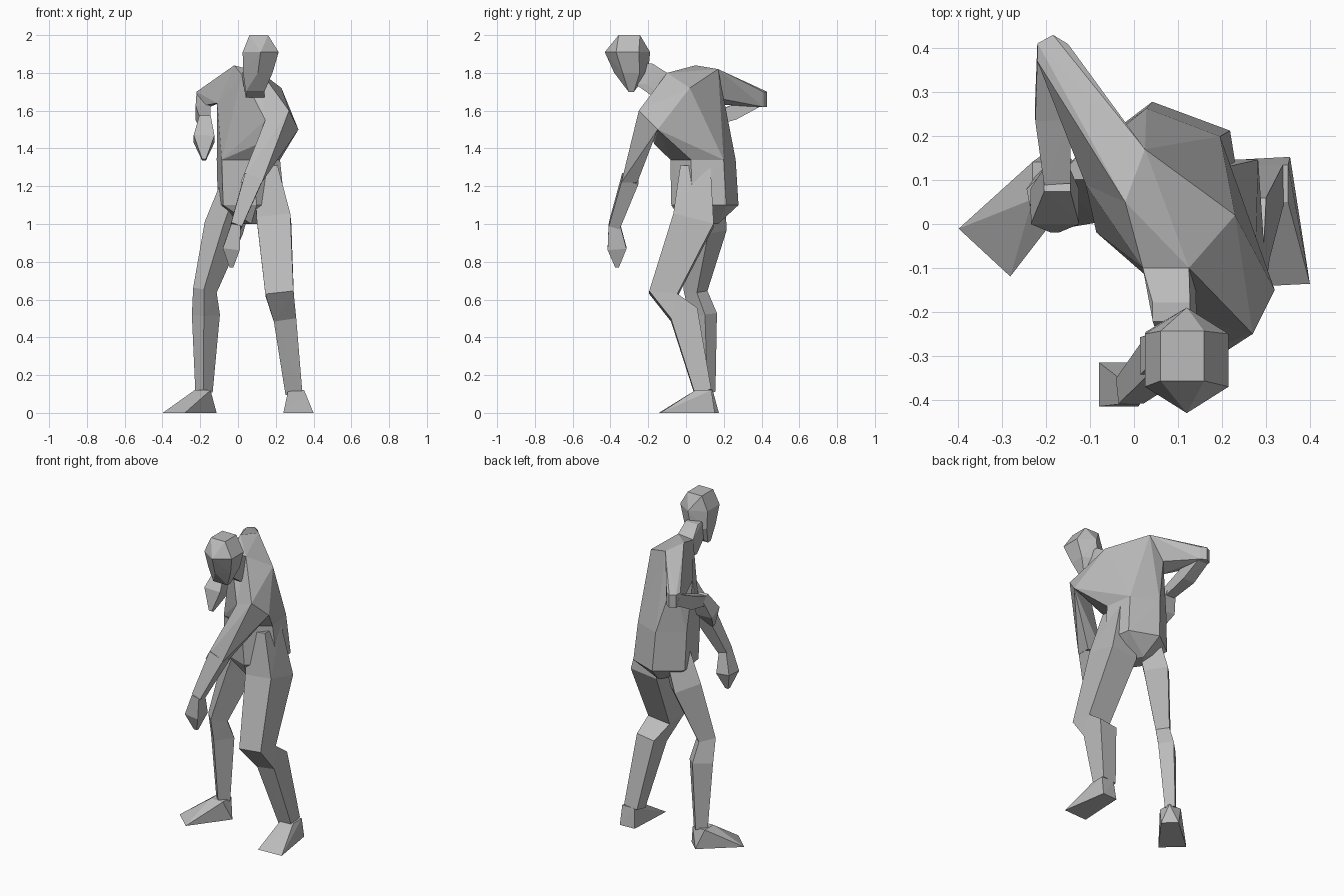
import bpy
import bmesh
from math import cos, sin, pi
from mathutils import Vector

default_cube = bpy.data.objects.get("Cube")
if default_cube:
    bpy.data.objects.remove(default_cube, do_unlink=True)

# One plain clay colour for the whole figure
clay = bpy.data.materials.new("grey_clay")
clay.use_nodes = True
grey = (0.5, 0.5, 0.5, 1)
clay.diffuse_color = grey
clay.node_tree.nodes["Principled BSDF"].inputs["Base Color"].default_value = grey

FORWARD = Vector((0, -1, 0))
UP = Vector((0, 0, 1))


def finish(name, bm):
    """Turn a bmesh into a flat-shaded object."""
    bmesh.ops.recalc_face_normals(bm, faces=bm.faces[:])
    mesh = bpy.data.meshes.new(name)
    bm.to_mesh(mesh)
    bm.free()
    mesh.materials.append(clay)
    obj = bpy.data.objects.new(name, mesh)
    bpy.context.collection.objects.link(obj)


def ring(centre, width, depth, sides, turn=0):
    """Level polygon around a centre, given by its two radii."""
    angles = [turn + 2 * pi * k / sides for k in range(sides)]
    return [Vector(centre) + Vector((width * cos(a), depth * sin(a), 0)) for a in angles]


def hull(name, points):
    """Faceted solid wrapped around landmarks and rings."""
    bm = bmesh.new()
    for point in points:
        bm.verts.new(point)
    result = bmesh.ops.convex_hull(bm, input=bm.verts[:])
    unused = [v for v in result["geom_interior"] if isinstance(v, bmesh.types.BMVert)]
    bmesh.ops.delete(bm, geom=unused, context="VERTS")
    finish(name, bm)


def limb(name, facing, path):
    """Four-sided tube: each stop is x, y, z, half width, half depth."""
    bm = bmesh.new()
    centres = [Vector(stop[:3]) for stop in path]
    last = len(path) - 1
    rings = []
    for i, (*_, width, depth) in enumerate(path):
        tangent = (centres[min(i + 1, last)] - centres[max(i - 1, 0)]).normalized()
        side = tangent.cross(facing).normalized()
        across, along = side * width, side.cross(tangent) * depth
        offsets = (-across - along, across - along, across + along, along - across)
        rings.append([bm.verts.new(centres[i] + offset) for offset in offsets])
    for lower, upper in zip(rings, rings[1:]):
        for k in range(4):
            n = (k + 1) % 4
            bm.faces.new((lower[k], lower[n], upper[n], upper[k]))
    bm.faces.new(rings[0])
    bm.faces.new(rings[-1])
    bmesh.ops.triangulate(bm, faces=bm.faces[:])
    finish(name, bm)


def foot(name, heel, toe):
    """Wedge from a narrow heel to a wide toe, with the ankle on top."""
    heel, toe = Vector(heel), Vector(toe)
    side = (toe - heel).cross(UP).normalized()
    ankle = heel.lerp(toe, 0.2) + UP * 0.12
    sole = [heel - side * 0.05, heel + side * 0.05, toe - side * 0.08, toe + side * 0.08]
    hull(name, sole + ring(ankle, 0.06, 0.06, 4, pi / 4))


# Shoulder landmarks shared by the neck, chest and arms
nape_left = Vector((0.125, -0.1, 1.8))
nape_right = Vector((0.02, -0.1, 1.79))
left_collar = Vector((0.23, 0.02, 1.72))
left_deltoid = Vector((0.32, -0.15, 1.5))
left_front = Vector((0.27, -0.25, 1.6))
left_breast = Vector((0.145, -0.22, 1.55))
right_collar = Vector((-0.02, 0.05, 1.84))
right_blade = Vector((0.025, 0.17, 1.82))
right_breast = Vector((-0.11, 0.09, 1.64))
right_ribs = Vector((-0.05, 0.2, 1.66))

# Head: crown, brow, mouth and chin
crown = ring((0.11, -0.3, 2), 0.07, 0.08, 4, pi / 4)
brow = ring((0.12, -0.31, 1.91), 0.11, 0.12, 6, pi / 2)
mouth = ring((0.105, -0.29, 1.8), 0.09, 0.09, 6, pi / 2)
chin = ring((0.09, -0.29, 1.7), 0.07, 0.02, 4, pi / 4)
hull("head", crown + brow + mouth + chin)

# Neck stretched forward from the nape
skull_base = ring((0.085, -0.2, 1.85), 0.06, 0.03, 4, pi / 4)
throat = ring((0.1, -0.24, 1.74), 0.06, 0.04, 4, pi / 4)
collar_pit = ring((0.09, -0.14, 1.67), 0.07, 0.04, 4, pi / 4)
hull("neck", [nape_left, nape_right] + skull_base + throat + collar_pit)

# Torso twisted to its right above a turned waist
twist = pi / 2 + 0.15
waist = ring((0.055, 0.09, 1.34), 0.18, 0.175, 6, twist)
hips = ring((0.07, 0.1, 1.1), 0.19, 0.18, 6, twist)
crotch = ring((0.07, 0.08, 1), 0.06, 0.09, 4)
hull("chest", waist + [
    nape_left, nape_right, left_collar, left_deltoid, left_breast,
    right_collar, right_blade, right_breast, right_ribs,
    left_breast.lerp(waist[3], 0.6) + FORWARD * 0.03,
])
hull("pelvis", waist + hips + crotch)

# Left arm hanging across the front
left_elbow = ring((0.07, -0.3, 1.22), 0.08, 0.06, 4, pi / 4)
left_cap = [left_deltoid, left_front, left_breast]
hull("left_shoulder", left_cap + [nape_left, left_collar])
hull("left_upper_arm", left_cap + left_elbow)
limb("left_forearm", FORWARD, [
    (0.08, -0.295, 1.24, 0.05, 0.045),
    (-0.01, -0.38, 0.99, 0.03, 0.03),
])
limb("left_hand", FORWARD, [
    (-0.01, -0.38, 1, 0.025, 0.03),
    (-0.035, -0.365, 0.87, 0.045, 0.05),
    (-0.035, -0.365, 0.77, 0.01, 0.01),
])

# Right arm drawn back with the forearm folded forward
elbow = Vector((-0.185, 0.39, 1.66))
elbow_ends = [p for lift in (UP, -UP) for p in ring(elbow + lift * 0.04, 0.04, 0.04, 6, 0.5)]
hull("right_upper_arm", elbow_ends + [
    right_collar, right_blade, right_breast, right_ribs,
    right_breast.lerp(right_collar, 0.5),
])
limb("right_forearm", UP, [
    (*elbow, 0.035, 0.035),
    (-0.185, 0.25, 1.59, 0.04, 0.04),
    (-0.175, 0.1, 1.54, 0.03, 0.03),
])
limb("right_hand", FORWARD, [
    (-0.175, 0.1, 1.56, 0.03, 0.03),
    (-0.18, 0.04, 1.45, 0.055, 0.045),
    (-0.18, -0.01, 1.34, 0.01, 0.01),
])

# Legs: hip, thigh, knee, calf, ankle
limb("left_leg", FORWARD, [
    (0.15, 0.05, 1.3, 0.06, 0.08),
    (0.19, 0.04, 1.02, 0.09, 0.11),
    (0.22, -0.12, 0.63, 0.075, 0.075),
    (0.245, -0.01, 0.52, 0.06, 0.075),
    (0.295, 0.09, 0.11, 0.045, 0.045),
])
limb("right_leg", Vector((-1, -1, 0)), [
    (0, 0.11, 1.2, 0.06, 0.07),
    (-0.075, 0.11, 0.98, 0.07, 0.08),
    (-0.175, 0.05, 0.65, 0.04, 0.05),
    (-0.17, 0.09, 0.52, 0.045, 0.06),
    (-0.18, 0.11, 0.11, 0.03, 0.035),
])

# Wedge feet, the right one turned out
foot("left_foot", (0.305, 0.15, 0), (0.32, -0.14, 0))
foot("right_foot", (-0.15, 0.14, 0), (-0.34, -0.065, 0))
